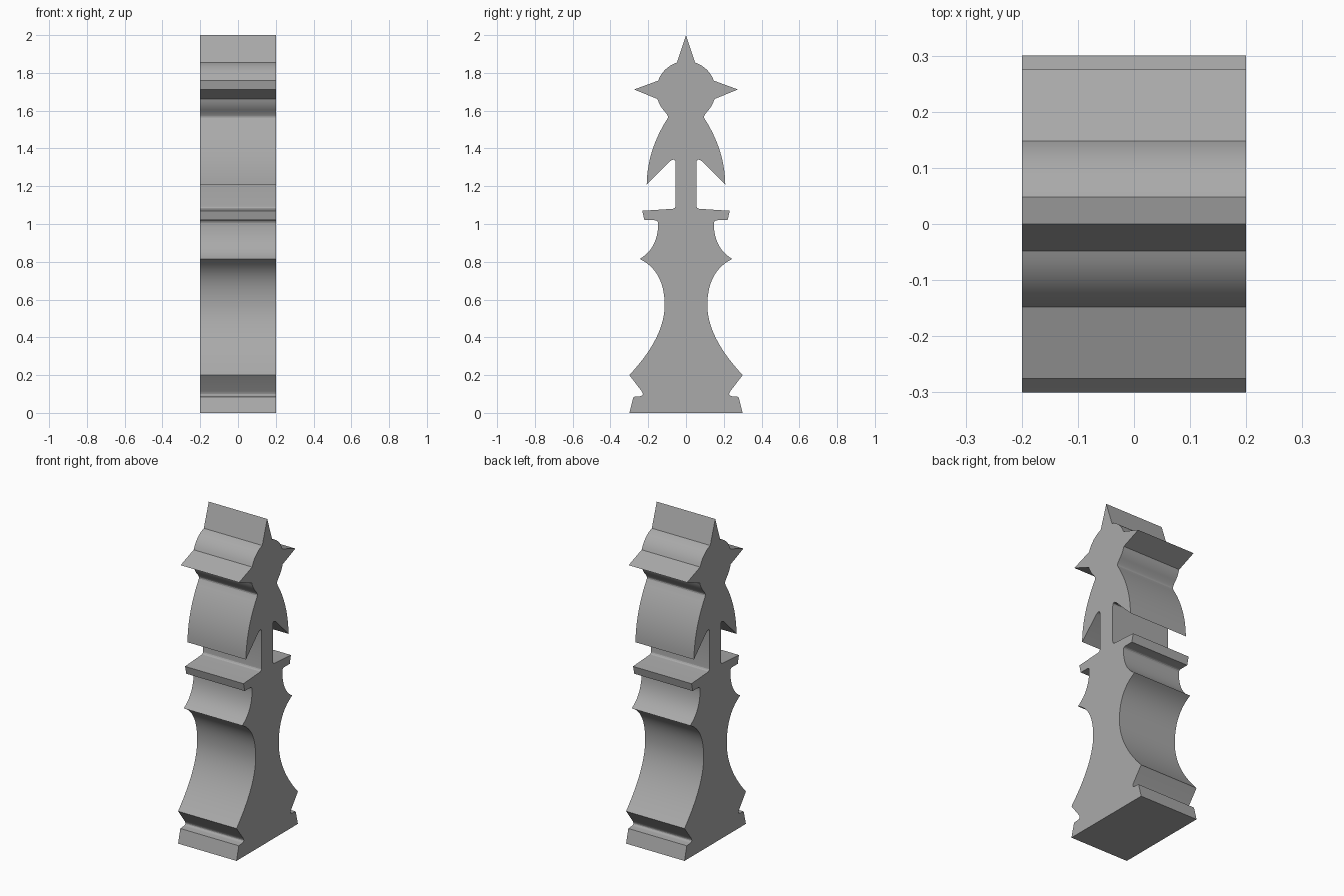
import bpy, bmesh, math
from mathutils import Vector

if "Cube" in bpy.data.objects:
    bpy.data.objects.remove(bpy.data.objects["Cube"])

HALF_THICK = 0.20


def bend(p0, c, p1, n=14):
    """Points on a quadratic curve from p0 to p1, without the first one."""
    p0, c, p1 = Vector(p0), Vector(c), Vector(p1)
    out = []
    for i in range(1, n + 1):
        t = i / n
        p = p0 * (1 - t) ** 2 + c * 2 * t * (1 - t) + p1 * t * t
        out.append((p.x, p.y))
    return out


def arc(cz, r, a0, a1, n=8):
    """Points on a circle centred on the axis, angles in degrees."""
    return [(r * math.cos(math.radians(a0 + (a1 - a0) * i / n)),
             cz + r * math.sin(math.radians(a0 + (a1 - a0) * i / n)))
            for i in range(n + 1)]


# Half outline (y, z), from the bottom up
half = [(0.30, 0.0), (0.278, 0.085)]                                  # foot
half += [(0.245, 0.088)] + bend((0.245, 0.088), (0.218, 0.09), (0.235, 0.115), 6)
half += [(0.30, 0.20)]
half += bend((0.30, 0.20), (0.113, 0.40), (0.113, 0.57))              # waist
half += bend((0.113, 0.57), (0.113, 0.75), (0.245, 0.815))
half += bend((0.245, 0.815), (0.15, 0.87), (0.147, 1.0))              # neck
half += bend((0.147, 1.0), (0.147, 1.02), (0.167, 1.02), 4)
half += [(0.22, 1.02), (0.232, 1.07), (0.075, 1.08)]                  # ledge
half += bend((0.075, 1.08), (0.055, 1.08), (0.055, 1.10), 4)          # stem
half += [(0.055, 1.32)] + bend((0.055, 1.32), (0.056, 1.355), (0.085, 1.332), 5)
half += [(0.208, 1.21)]                                               # wing tip
half += bend((0.208, 1.21), (0.205, 1.39), (0.10, 1.555))
half += bend((0.10, 1.555), (0.09, 1.57), (0.105, 1.585), 4)
half += arc(1.705, 0.157, -46, -16, 5)                                # head disc
half += [(0.275, 1.712)]                                              # side spike
half += arc(1.705, 0.157, 20, 72, 8)
outline = half + [(0.0, 2.0)] + [(-y, z) for y, z in reversed(half)]  # top spike

# Drop repeated points
clean = []
for p in outline:
    if not clean or math.dist(p, clean[-1]) > 1e-4:
        clean.append(p)

# Extrude the outline across x
bm = bmesh.new()
face = bm.faces.new([bm.verts.new((-HALF_THICK, y, z)) for y, z in clean])
ext = bmesh.ops.extrude_face_region(bm, geom=[face], use_keep_orig=True)
verts = [g for g in ext["geom"] if isinstance(g, bmesh.types.BMVert)]
bmesh.ops.translate(bm, verts=verts, vec=(2 * HALF_THICK, 0, 0))
bmesh.ops.recalc_face_normals(bm, faces=bm.faces[:])
mesh = bpy.data.meshes.new("spiked_column")
bm.to_mesh(mesh)
bm.free()
obj = bpy.data.objects.new("spiked_column", mesh)
bpy.context.collection.objects.link(obj)

mat = bpy.data.materials.new("plain grey")
mat.diffuse_color = (0.4, 0.4, 0.4, 1)
mat.use_nodes = True
mat.node_tree.nodes["Principled BSDF"].inputs["Base Color"].default_value = mat.diffuse_color
mesh.materials.append(mat)

# Smooth the curves, keep the corners
bpy.context.view_layer.objects.active = obj
obj.select_set(True)
bpy.ops.object.shade_smooth_by_angle(angle=math.radians(20))
